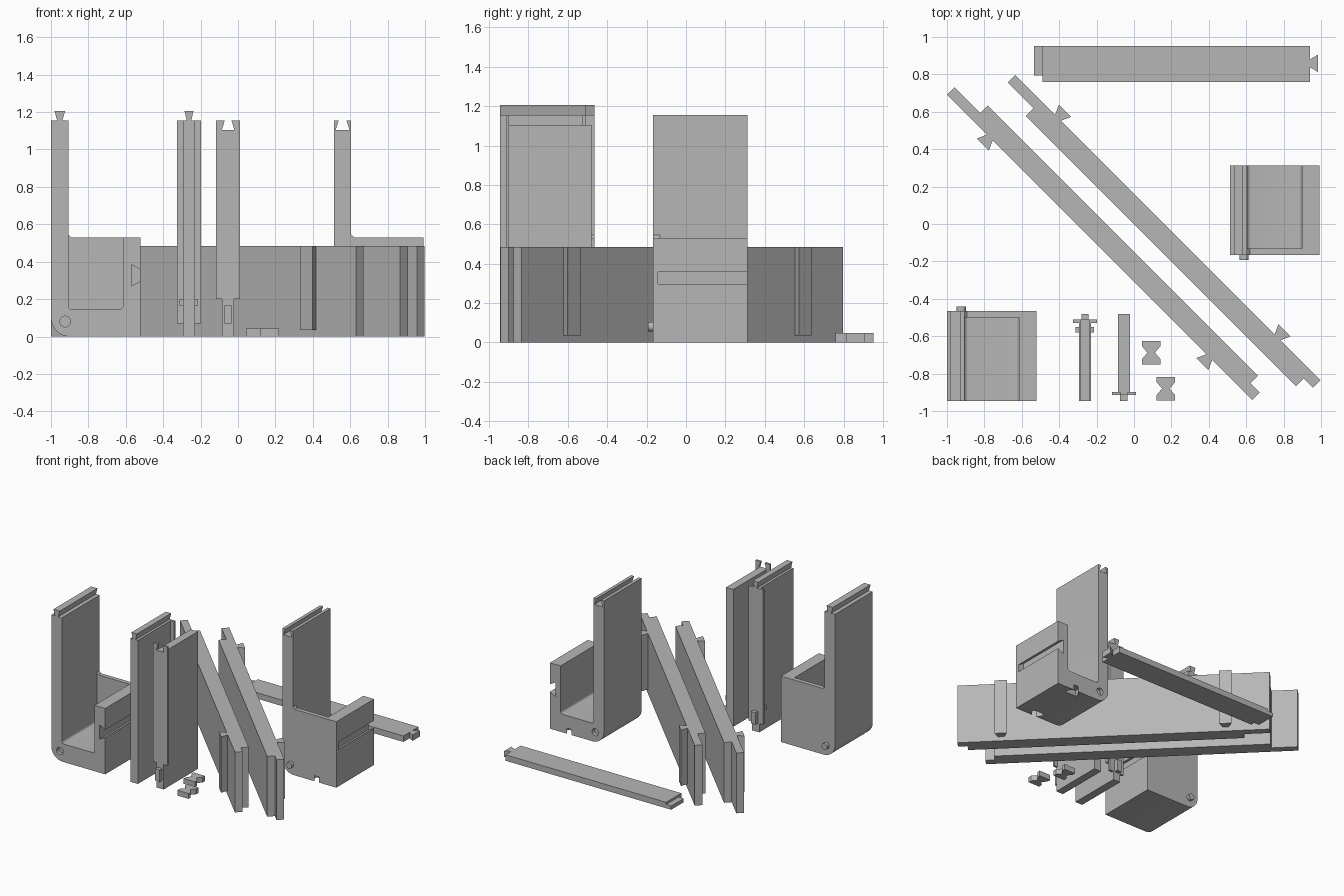
import bpy, bmesh, math
from mathutils import Vector

cube = bpy.data.objects.get("Cube")
if cube:
    bpy.data.objects.remove(cube, do_unlink=True)

grey = bpy.data.materials.new("plain_grey")
grey.use_nodes = True
grey.diffuse_color = (0.47, 0.47, 0.47, 1)
grey.node_tree.nodes["Principled BSDF"].inputs["Base Color"].default_value = (0.47, 0.47, 0.47, 1)


def prism(name, pts, axis, lo, hi):
    """Extrude a closed outline along y (points are x, z) or z (points are x, y)."""
    lo, hi = min(lo, hi), max(lo, hi)
    place = (lambda a, b, d: Vector((a, d, b))) if axis == "y" else (lambda a, b, d: Vector((a, b, d)))
    bm = bmesh.new()
    face = bm.faces.new([bm.verts.new(place(a, b, lo)) for a, b in pts])
    ext = bmesh.ops.extrude_face_region(bm, geom=[face])
    verts = [g for g in ext["geom"] if isinstance(g, bmesh.types.BMVert)]
    bmesh.ops.translate(bm, verts=verts, vec=place(0, 0, hi - lo))
    bmesh.ops.recalc_face_normals(bm, faces=bm.faces)
    mesh = bpy.data.meshes.new(name)
    bm.to_mesh(mesh)
    bm.free()
    mesh.materials.append(grey)
    obj = bpy.data.objects.new(name, mesh)
    bpy.context.collection.objects.link(obj)
    return obj


def rect(a0, a1, b0, b1):
    return [(a0, b0), (a1, b0), (a1, b1), (a0, b1)]


def arc(cx, cy, r, start, end, n=8):
    angles = [math.radians(start + (end - start) * i / n) for i in range(n + 1)]
    return [(cx + r * math.cos(t), cy + r * math.sin(t)) for t in angles]


def combine(obj, tool, operation="DIFFERENCE"):
    mod = obj.modifiers.new(operation.lower(), "BOOLEAN")
    mod.operation = operation
    mod.solver = "EXACT"
    mod.object = tool
    bpy.context.view_layer.objects.active = obj
    bpy.ops.object.modifier_apply(modifier=mod.name)
    bpy.data.objects.remove(tool, do_unlink=True)


def smooth(obj):
    bpy.ops.object.select_all(action="DESELECT")
    obj.select_set(True)
    bpy.context.view_layer.objects.active = obj
    bpy.ops.object.shade_smooth_by_angle()


TOP = 1.155


def tongue_top(c, half):
    """Dovetail tongue points on a top edge, right to left."""
    return [(c + half * 0.5, TOP), (c + half, TOP + 0.05), (c - half, TOP + 0.05), (c - half * 0.5, TOP)]


def groove_top(c, half):
    """Dovetail groove points in a top edge, right to left."""
    return [(c + half * 0.55, TOP), (c + half, TOP - 0.05), (c - half, TOP - 0.05), (c - half * 0.55, TOP)]


def bow_tie(cx, cy):
    w, n, h, e = 0.05, 0.02, 0.063, 0.035
    return [(cx - w, cy - h), (cx + w, cy - h), (cx + w, cy - e), (cx + n, cy),
            (cx + w, cy + e), (cx + w, cy + h), (cx - w, cy + h), (cx - w, cy + e),
            (cx - n, cy), (cx - w, cy - e)]


def bracket(name, x, y, s, joint):
    """Box with a tall side wall; open at y, closed at y + s * depth."""
    depth, width, wall, rim = 0.48, 0.48, 0.093, 0.53
    outline = arc(x + 0.1, 0.1, 0.1, 180, 270) + [(x + width, 0), (x + width, rim)]
    outline += [(x + wall + 0.015, rim), (x + wall, rim + 0.015), (x + wall, TOP)]
    outline += joint + [(x, TOP)]
    body = prism(name, outline, "y", y, y + s * depth)
    # Rounded storage pocket
    r = 0.02
    pocket = arc(x + wall + r, 0.145 + r, r, 180, 270, 4) + arc(x + 0.385 - r, 0.145 + r, r, 270, 360, 4)
    pocket += [(x + 0.385, 0.7), (x + wall, 0.7)]
    combine(body, prism("pocket", pocket, "y", y - s * 0.1, y + s * 0.445))
    # Dovetail groove on the outer side
    e = x + width
    slot = [(e - 0.05, 0.27), (e, 0.297), (e + 0.02, 0.297), (e + 0.02, 0.357), (e, 0.357), (e - 0.05, 0.385)]
    combine(body, prism("slot", slot, "y", y - s * 0.1, y + s * 0.455))
    # Pivot hole at the open end, pivot pin at the closed end
    combine(body, prism("hole", arc(x + 0.076, 0.08, 0.029, 0, 345, 23), "y", y - s * 0.1, y + s * 0.03))
    pin = prism(name + "_pin", arc(x + 0.076, 0.08, 0.025, 0, 345, 23), "y",
                y + s * (depth - 0.01), y + s * (depth + 0.025))
    smooth(pin)
    return body


left = bracket("tongue_bracket", -1, -0.945, 1, tongue_top(-0.953, 0.028))
right = bracket("groove_bracket", 0.512, 0.313, -1, groove_top(0.559, 0.037))
# Key pockets under the grooved bracket
for y in (0.313, -0.167):
    combine(right, prism("key_pocket", bow_tie(0.82, y), "z", -0.05, 0.045))
for b in (left, right):
    smooth(b)

# Upright panel with tongue, edge flange and peg
prism("tongue_panel", rect(-0.295, -0.23, 0, TOP), "y", -0.945, -0.525)
prism("tongue_panel_flange", rect(-0.327, -0.198, 0.07, TOP), "y", -0.528, -0.51)
prism("tongue_panel_foot", rect(-0.295, -0.23, 0, 0.08), "y", -0.528, -0.51)
prism("tongue_panel_rib", rect(-0.312, -0.214, 0.165, 0.198), "y", -0.58, -0.55)
prism("tongue_panel_peg", rect(-0.282, -0.242, 0.07, 0.165), "y", -0.515, -0.48)
prism("tongue_panel_tongue", tongue_top(-0.262, 0.024), "y", -0.945, -0.51)

# Upright panel with groove, edge flange and peg
c = -0.053
prism("groove_panel", rect(c - 0.032, c + 0.032, 0, TOP - 0.05), "y", -0.905, -0.48)
prism("groove_panel_flange", [(c - 0.064, 0.2), (c + 0.064, 0.2), (c + 0.064, TOP)]
      + groove_top(c, 0.033) + [(c - 0.064, TOP)], "y", -0.915, -0.898)
prism("groove_panel_foot", rect(c - 0.032, c + 0.032, 0, 0.21), "y", -0.915, -0.9)
prism("groove_panel_peg", rect(c - 0.022, c + 0.018, 0.07, 0.165), "y", -0.945, -0.91)


# Two long diagonal boards, mirrored across their length
def diagonal(pts):
    k = math.sqrt(0.5)
    return [((u + w) * k, (w - u) * k) for u, w in pts]


for side, u, w, s in (("front", -1.195, -0.162, -1), ("back", -1.012, 0.057, 1)):
    t = 0.057
    outline = [(u, w), (u, w + s * t), (u + 2.307, w + s * t), (u + 2.307, w),
               (u + 2.237, w), (u + 2.237, w - s * t), (u + 0.195, w - s * t), (u + 0.195, w)]
    prism(side + "_board", diagonal(outline), "z", 0, 0.485)
    for i, d in enumerate((0.323, 1.983)):
        m, a, b = u + d, w + s * t, w + s * (t + 0.053)
        shape = [(m - 0.022, a), (m + 0.022, a), (m + 0.046, b), (m - 0.046, b)]
        prism(f"{side}_board_tongue_{i + 1}", diagonal(shape), "z", 0.035, 0.485)

# Flat beam with dovetail end and stepped end
prism("flat_beam", [(-0.49, 0.76), (0.94, 0.76), (0.94, 0.838), (0.985, 0.812), (0.985, 0.906),
                    (0.94, 0.88), (0.94, 0.952), (-0.49, 0.952)], "z", 0, 0.048)
prism("flat_beam_lip", rect(-0.535, -0.49, 0.793, 0.952), "z", 0, 0.03)

# Loose bow tie keys
for i, (x, y) in enumerate(((0.092, -0.688), (0.17, -0.88))):
    prism(f"joining_key_{i + 1}", bow_tie(x, y), "z", 0, 0.043)
